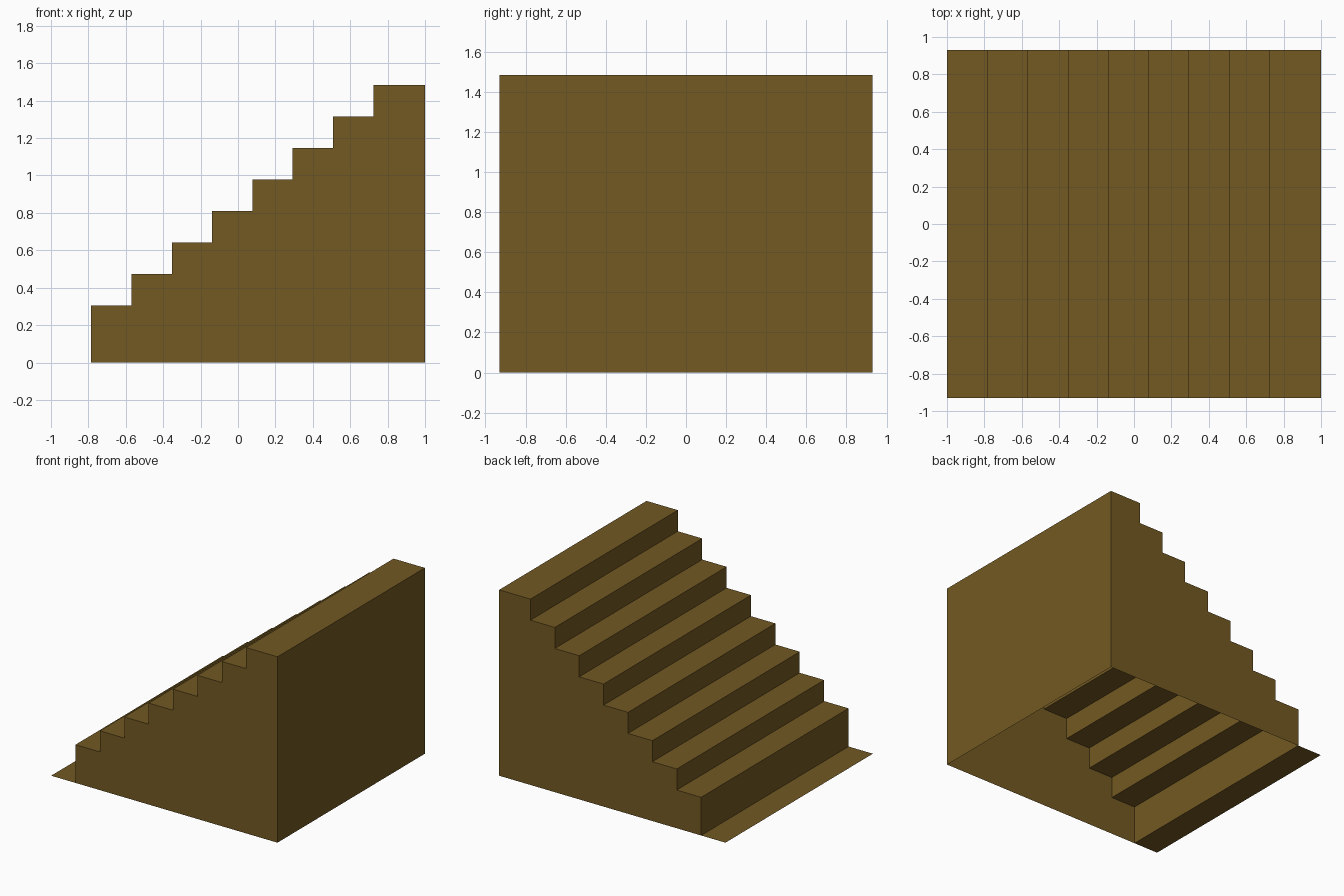
import bpy, bmesh

if "Cube" in bpy.data.objects:
    bpy.data.objects.remove(bpy.data.objects["Cube"])

HALF_W = 0.93          # half width along y
X0, RUN = -0.785, 0.2155
Z0, RISE = 0.305, 0.1685
STEPS = 8

wood = bpy.data.materials.new("brown")
wood.diffuse_color = (0.17, 0.10, 0.016, 1)
wood.use_nodes = True
wood.node_tree.nodes["Principled BSDF"].inputs["Base Color"].default_value = wood.diffuse_color


def make_object(name, build):
    bm = bmesh.new()
    build(bm)
    mesh = bpy.data.meshes.new(name)
    bm.to_mesh(mesh)
    bm.free()
    mesh.materials.append(wood)
    obj = bpy.data.objects.new(name, mesh)
    bpy.context.collection.objects.link(obj)
    return obj


# Zigzag stair profile, from the first riser to the foot of the back wall
profile = [(X0, 0.0)]
for i in range(STEPS):
    z = Z0 + i * RISE
    x_end = X0 + (i + 1) * RUN if i < STEPS - 1 else 1.0
    profile += [(X0 + i * RUN, z), (x_end, z)]
profile.append((1.0, 0.0))


def sheet(points):
    # Spans the profile across the full width
    def build(bm):
        rows = [[bm.verts.new((x, y, z)) for y in (-HALF_W, HALF_W)] for x, z in points]
        for (a, b), (c, d) in zip(rows, rows[1:]):
            bm.faces.new((a, c, d, b))
    return build


def side(y):
    # Fills the stepped outline at one end
    def build(bm):
        pts = profile if y > 0 else profile[::-1]
        bm.faces.new([bm.verts.new((x, y, z)) for x, z in pts])
    return build


# Thin landing sheet at the foot; the underside of the stairs is open
make_object("foot_landing", sheet([(-1.0, 0.0), (X0, 0.0)]))
make_object("treads_and_risers", sheet(profile[:-1]))
make_object("tall_end_wall", sheet(profile[-2:]))
make_object("front_side_wall", side(-HALF_W))
make_object("back_side_wall", side(HALF_W))
